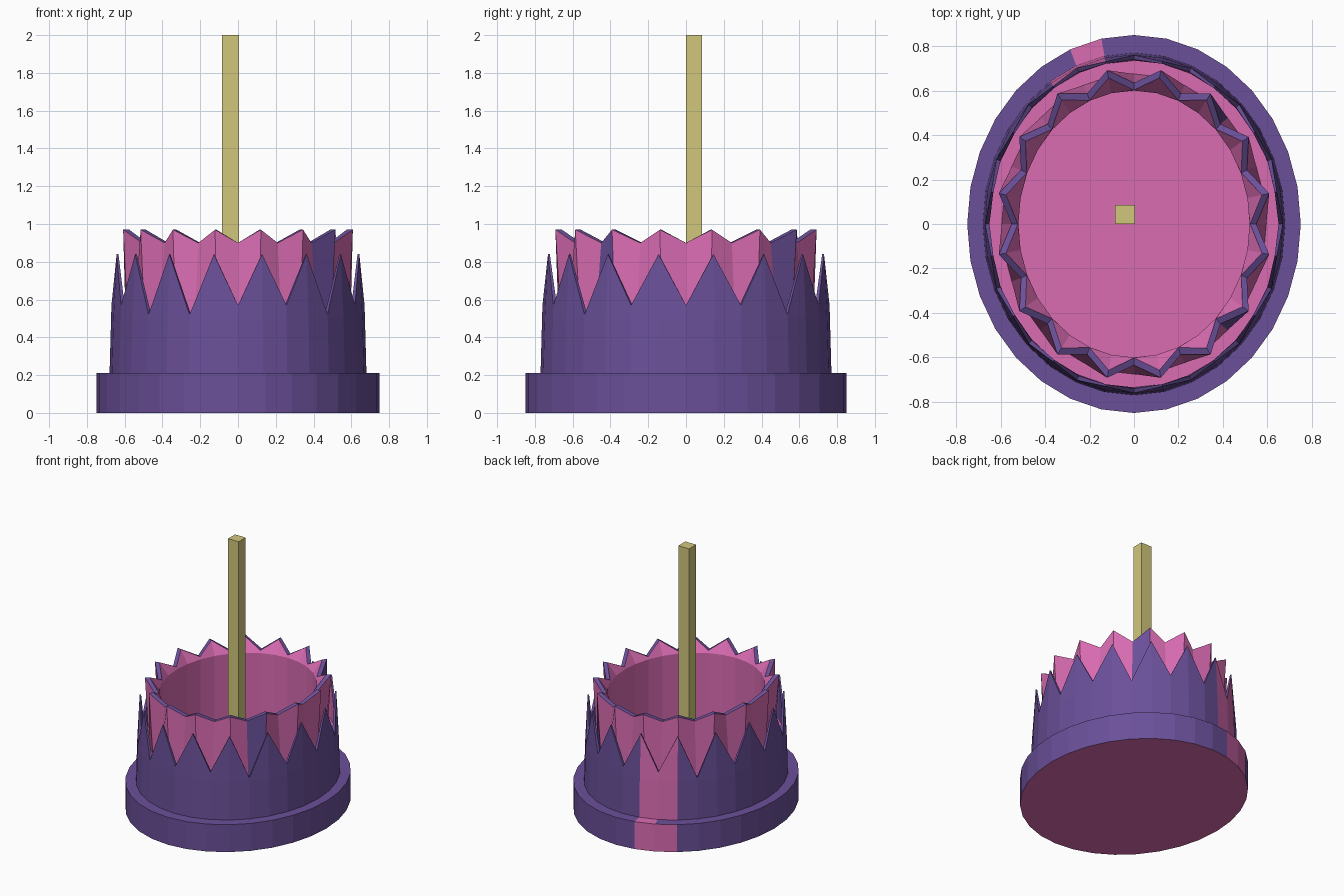
import bpy, bmesh, math

if "Cube" in bpy.data.objects:
    bpy.data.objects.remove(bpy.data.objects["Cube"])

SIDES = 32


def material(name, rgb):
    mat = bpy.data.materials.new(name)
    mat.use_nodes = True
    color = (*rgb, 1)
    mat.diffuse_color = color
    mat.node_tree.nodes["Principled BSDF"].inputs["Base Color"].default_value = color
    return mat


purple = material("purple", (0.145, 0.08, 0.32))
pink = material("pink", (0.70, 0.15, 0.45))
khaki = material("khaki", (0.64, 0.57, 0.20))
PURPLE, PINK = 0, 1


def even(rx, ry, z):
    """Plain elliptical ring."""
    return lambda i: (rx, ry, z)


def zigzag(peak, valley):
    """Ring whose odd corners are peaks and even corners are valleys."""
    return lambda i: peak if i % 2 else valley


def finish(name, bm, mats):
    mesh = bpy.data.meshes.new(name)
    bm.to_mesh(mesh)
    bm.free()
    for mat in mats:
        mesh.materials.append(mat)
    obj = bpy.data.objects.new(name, mesh)
    bpy.context.collection.objects.link(obj)
    return obj


def shell(name, rings, color, cap_bottom=False, cap_top=False):
    """Bridge successive rings; color(band, i) picks each face's material."""
    bm = bmesh.new()
    loops = []
    for ring in rings:
        loop = []
        for i in range(SIDES):
            a = math.tau * i / SIDES
            rx, ry, z = ring(i)
            loop.append(bm.verts.new((rx * math.cos(a), ry * math.sin(a), z)))
        loops.append(loop)
    for band, (low, high) in enumerate(zip(loops, loops[1:])):
        for i in range(SIDES):
            j = (i + 1) % SIDES
            face = bm.faces.new((low[i], low[j], high[j], high[i]))
            face.material_index = color(band, i)
    if cap_bottom:
        bm.faces.new(loops[0][::-1]).material_index = PINK
    if cap_top:
        bm.faces.new(loops[-1]).material_index = PINK
    return finish(name, bm, (purple, pink))


# Base plate with a two-panel pink stripe at the back
def base_color(band, i):
    return PINK if i == 9 or (i == 10 and band == 0) else PURPLE


shell("base", [even(0.75, 0.85, 0), even(0.75, 0.85, 0.21), even(0.66, 0.75, 0.21)],
      base_color, cap_bottom=True)


# Outer wall with pointed teeth, its inner side and the floor of the gap
def teeth(rx, ry, inset):
    def ring(i):
        if i % 2:
            return rx - 0.015, ry - 0.015, 0.84
        z = 0.52 if i % 8 == 4 or i == 22 else 0.57
        return rx - inset, ry - inset, z
    return ring


def wall_color(band, i):
    if band < 2:
        return PINK if i in (9, 10) else PURPLE
    if band == 3:
        return PINK if 4 <= i < 12 else PURPLE
    return PINK if band == 4 else PURPLE


shell("outer_wall", [even(0.68, 0.77, 0.21), even(0.672, 0.762, 0.5),
                     teeth(0.67, 0.76, 0), teeth(0.66, 0.75, 0.01),
                     even(0.65, 0.735, 0.5), even(0.59, 0.67, 0.5)],
      wall_color)


# Fluted crown: outside, rim, flared lip, round inner wall and floor
def crown_color(band, i):
    if band == 1 or (band == 0 and i in (4, 28)):
        return PURPLE
    return PINK


shell("crown", [even(0.595, 0.675, 0.5),
                zigzag((0.62, 0.705, 0.97), (0.55, 0.635, 0.90)),
                zigzag((0.587, 0.67, 0.97), (0.522, 0.602, 0.90)),
                even(0.52, 0.6, 0.88), even(0.52, 0.6, 0.21)],
      crown_color, cap_top=True)

# Square pole
bm = bmesh.new()
bmesh.ops.create_cube(bm, size=1)
bmesh.ops.scale(bm, vec=(0.09, 0.085, 1.79), verts=bm.verts)
bmesh.ops.translate(bm, vec=(-0.04, 0.043, 1.105), verts=bm.verts)
finish("pole", bm, (khaki,))
